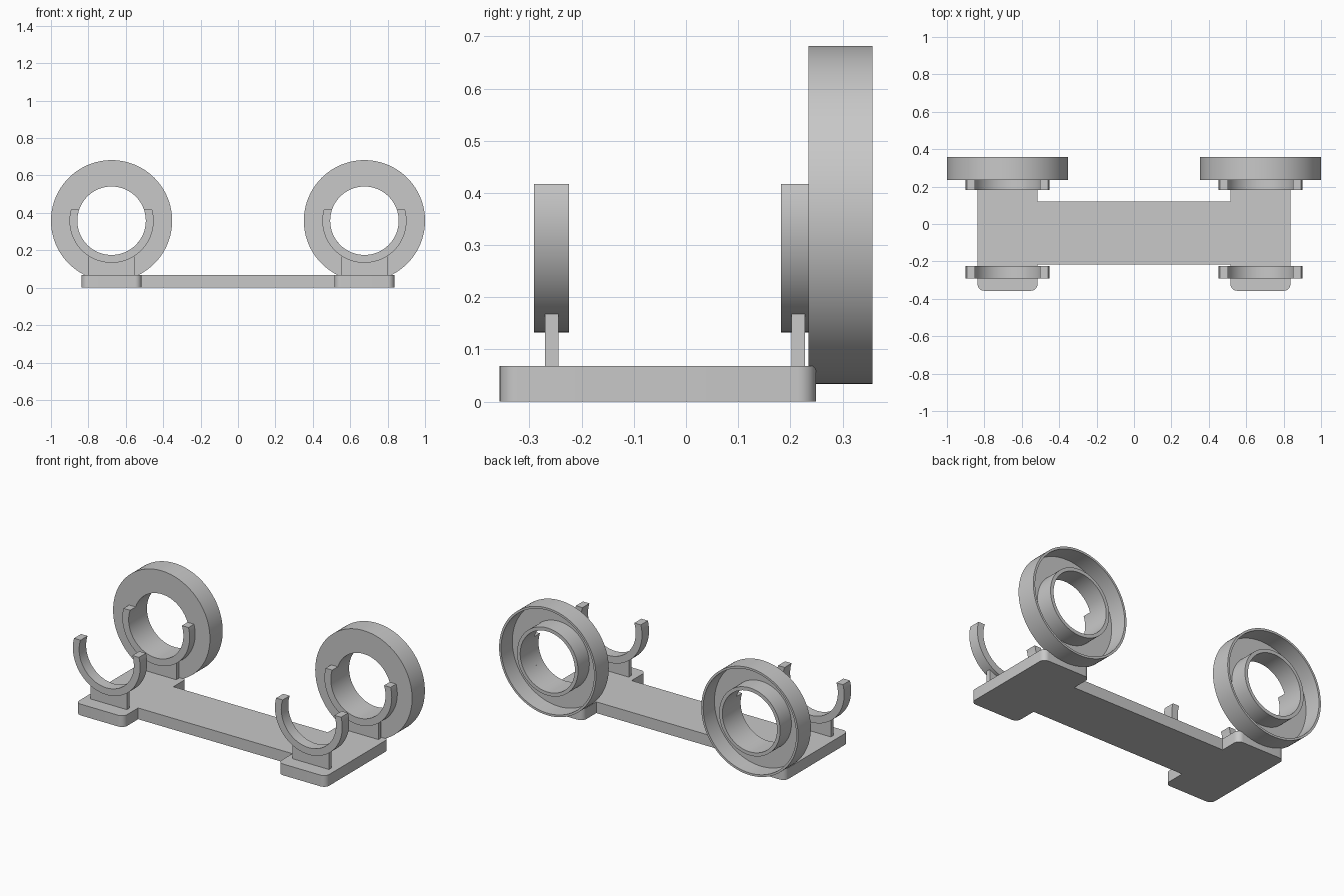
import bpy, bmesh, math
from mathutils import Vector

cube = bpy.data.objects.get("Cube")
if cube:
    bpy.data.objects.remove(cube, do_unlink=True)

grey = bpy.data.materials.new("light_grey")
grey.use_nodes = True
colour = (0.58, 0.58, 0.58, 1)
grey.diffuse_color = colour
grey.node_tree.nodes["Principled BSDF"].inputs["Base Color"].default_value = colour

AXIS_X, AXIS_Z = 0.676, 0.358      # ring and cradle axis
BASE_TOP = 0.068
BORE = 0.183
CRADLE_R, CRADLE_TOP = 0.225, 0.417


def finish(bm, name):
    bmesh.ops.recalc_face_normals(bm, faces=bm.faces)
    mesh = bpy.data.meshes.new(name)
    bm.to_mesh(mesh)
    bm.free()
    obj = bpy.data.objects.new(name, mesh)
    bpy.context.collection.objects.link(obj)
    mesh.materials.append(grey)
    bpy.ops.object.select_all(action='DESELECT')
    obj.select_set(True)
    bpy.context.view_layer.objects.active = obj
    bpy.ops.object.shade_smooth_by_angle(angle=math.radians(30))
    return obj


def extrude(points, direction, name, round_if=None, radius=0.035):
    """Extrude a flat outline, optionally rounding chosen corner edges."""
    bm = bmesh.new()
    face = bm.faces.new([bm.verts.new(p) for p in points])
    ext = bmesh.ops.extrude_face_region(bm, geom=[face])
    moved = [g for g in ext["geom"] if isinstance(g, bmesh.types.BMVert)]
    bmesh.ops.translate(bm, verts=moved, vec=direction)
    if round_if:
        edges = [e for e in bm.edges
                 if abs(e.verts[0].co.z - e.verts[1].co.z) > 0.01
                 and round_if(e.verts[0].co)]
        bmesh.ops.bevel(bm, geom=edges, offset=radius, segments=8,
                        profile=0.5, affect='EDGES')
    return finish(bm, name)


# Base plate: two end pads joined by a narrower bridge
OUT, INN = 0.836, 0.516
FRONT, BACK = -0.357, 0.249
B_FRONT, B_BACK = -0.217, 0.12
right_half = [(INN, B_FRONT), (INN, FRONT), (OUT, FRONT),
              (OUT, BACK), (INN, BACK), (INN, B_BACK)]
outline = right_half + [(-x, y) for x, y in reversed(right_half)]
extrude([(x, y, 0) for x, y in outline], Vector((0, 0, BASE_TOP)), "base_plate",
        lambda c: min(abs(c.y - FRONT), abs(c.y - BACK)) < 0.01)


def ring(name, cx, segments=96):
    """Cup ring: thin outer wall, front web and inner tube, open at the back."""
    y0, web, y1 = 0.235, 0.2495, 0.357
    outer, lip, tube = 0.324, 0.311, 0.204
    profile = [(BORE, y0), (outer, y0), (outer, y1), (lip, y1),
               (lip, web), (tube, web), (tube, y1), (BORE, y1)]
    bm = bmesh.new()
    loops = []
    for i in range(segments):
        a = math.tau * i / segments
        loops.append([bm.verts.new((cx + r * math.cos(a), y, AXIS_Z + r * math.sin(a)))
                      for r, y in profile])
    n = len(profile)
    for i, loop in enumerate(loops):
        nxt = loops[(i + 1) % segments]
        for j in range(n):
            k = (j + 1) % n
            bm.faces.new((loop[j], loop[k], nxt[k], nxt[j]))
    finish(bm, name)


def cradle(name, cx, y0, depth=0.067, steps=56):
    """Open arc whose two tips are cut level at the same height."""
    def arc(r):
        tip = math.asin((CRADLE_TOP - AXIS_Z) / r)
        start, span = math.pi - tip, math.pi + 2 * tip
        return [(cx + r * math.cos(start + span * i / steps), y0,
                 AXIS_Z + r * math.sin(start + span * i / steps))
                for i in range(steps + 1)]
    extrude(arc(CRADLE_R) + arc(BORE)[::-1], Vector((0, depth, 0)), name)


def stem(name, cx, y0, depth=0.026, half=0.122, top=0.168):
    low = BASE_TOP - 0.01
    extrude([(cx - half, y0, low), (cx + half, y0, low),
             (cx + half, y0, top), (cx - half, y0, top)],
            Vector((0, depth, 0)), name)


# Holders on both sides, front and back, plus the rear rings
for side, sx in (("left", 1), ("right", -1)):
    cx = sx * AXIS_X
    ring(side + "_ring", cx)
    for place, y in (("front", -0.291), ("back", 0.182)):
        cradle(f"{side}_{place}_cradle", cx, y)
        stem(f"{side}_{place}_stem", cx, y + 0.0205)
